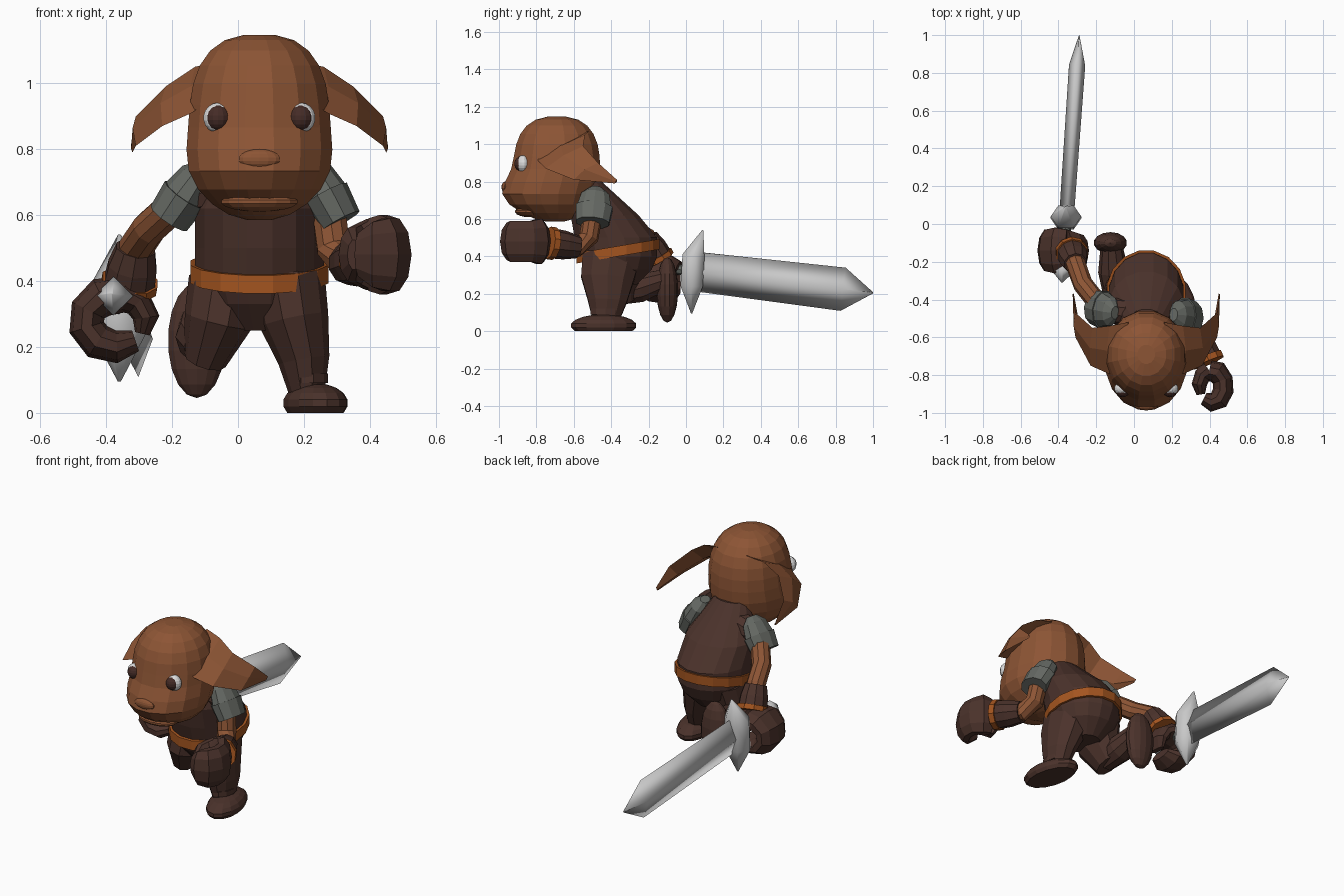
import bpy, bmesh, math
from mathutils import Vector, Matrix, Euler

default_cube = bpy.data.objects.get("Cube")
if default_cube:
    bpy.data.objects.remove(default_cube)


def material(name, red, green, blue):
    mat = bpy.data.materials.new(name)
    mat.use_nodes = True
    colour = (red, green, blue, 1)
    mat.diffuse_color = colour
    mat.node_tree.nodes["Principled BSDF"].inputs["Base Color"].default_value = colour
    return mat


SKIN = material("brown skin", .265, .09, .035)
CLOTH = material("dark brown cloth", .07, .032, .024)
LEATHER = material("orange leather", .37, .09, .014)
ARMOUR = material("grey armour", .13, .14, .125)
STEEL = material("pale steel", .58, .58, .58)
WHITE = material("eye white", .7, .7, .7)
DARK = material("dark iris", .06, .025, .02)
X, Y, Z = Matrix.Identity(3)
MIDDLE = .065


def finish(bm, name, mat):
    """Turn a bmesh into an object of one colour; only steel is smooth."""
    bmesh.ops.recalc_face_normals(bm, faces=bm.faces)
    for face in bm.faces:
        face.smooth = mat == STEEL
    mesh = bpy.data.meshes.new(name)
    bm.to_mesh(mesh)
    bm.free()
    mesh.materials.append(mat)
    bpy.context.collection.objects.link(bpy.data.objects.new(name, mesh))


def bridge(name, rings, mat):
    """Join equal rings of points and cap both ends."""
    bm = bmesh.new()
    loops = [[bm.verts.new(point) for point in ring] for ring in rings]
    for low, high in zip(loops, loops[1:]):
        for i in range(len(low)):
            bm.faces.new((low[i - 1], low[i], high[i], high[i - 1]))
    bm.faces.new(loops[0])
    bm.faces.new(loops[-1])
    finish(bm, name, mat)


def stack(name, rows, mat, tilt=0, sides=16):
    """Level rings, each given as height, half width, front y and back y."""
    rings = []
    for height, half, front, back in rows:
        ring = []
        for i in range(sides):
            angle = math.tau * (i + .5) / sides
            depth = (back - front) / 2 * math.sin(angle)
            ring.append((MIDDLE + half * math.cos(angle),
                         (front + back) / 2 + depth, height + tilt * depth))
        rings.append(ring)
    bridge(name, rings, mat)


def tube(name, path, mat, wide, profile, flat=1, up=Z, sides=10):
    """Elliptical tube along a path, its radius scaled by the profile."""
    path = [Vector(point) for point in path]
    rings = []
    for i, (centre, scale) in enumerate(zip(path, profile)):
        ahead = path[min(i + 1, len(path) - 1)] - path[max(i - 1, 0)]
        side = ahead.cross(up).normalized()
        rise = side.cross(ahead).normalized() * flat
        angles = [math.tau * k / sides for k in range(sides)]
        rings.append([centre + wide * scale * (side * math.cos(a) + rise * math.sin(a))
                      for a in angles])
    bridge(name, rings, mat)


def ball(name, centre, radii, mat, turn=0):
    """Ellipsoid, pressed flat where it meets the ground."""
    bm = bmesh.new()
    place = Matrix.LocRotScale(Vector(centre), Euler((0, 0, turn)), Vector(radii))
    bmesh.ops.create_uvsphere(bm, u_segments=14, v_segments=9, radius=1, matrix=place)
    for vert in bm.verts:
        vert.co.z = max(vert.co.z, 0)
    finish(bm, name, mat)


def along(start, end, *steps):
    """Points at given fractions of a straight line."""
    return [Vector(start).lerp(Vector(end), step) for step in steps]


def curl(centre, across, length, rise, first, last, count):
    """Points along an elliptical arc, with angles in degrees."""
    path = []
    for i in range(count):
        angle = math.radians(first + (last - first) * i / (count - 1))
        path.append(Vector(centre) + X * across * math.cos(angle)
                    + rise * length * math.sin(angle))
    return path


# Head: rounded block whose front swells into the muzzle
def head_row(step, count):
    h = -math.cos(math.pi * (step + .5) / count)
    height = .866 + .283 * h
    power = 2.6 if h > 0 else 2.2
    size = (1 - abs(h) ** power) ** (1 / power)
    muzzle = .085 * math.exp(-((height - .72) / .11) ** 2)
    return (height, .217 * size + .25 * muzzle,
            -.69 - .235 * size - muzzle, -.69 + .235 * size)


stack("head", [head_row(step, 13) for step in range(13)], SKIN)
ball("nose", (MIDDLE, -.965, .77), (.065, .022, .03), SKIN)
ball("lower_lip", (MIDDLE, -.84, .64), (.12, .075, .03), SKIN)

# Ears: flaps swept back, each section running from front edge to back edge
EAR = [((.2, -.8, .96), (.16, -.52, 1.07)), ((.27, -.79, .91), (.26, -.54, 1.05)),
       ((.36, -.75, .87), (.35, -.55, .99)), ((.44, -.6, .81), (.44, -.47, .9)),
       ((.45, -.38, .79), (.455, -.37, .81))]
for label, side in (("left", 1), ("right", -1)):
    sections = []
    for front, back in EAR:
        front, back = Vector(front), Vector(back)
        span = back - front
        bulge = span.cross(Vector((.7, .3, -.5))).normalized() * min(.03, span.length / 3)
        centre = (front + back) / 2
        section = (front, centre + bulge, back, centre - bulge / 2)
        sections.append([(MIDDLE + side * (p.x - MIDDLE), p.y, p.z) for p in section])
    bridge(label + "_ear", sections, SKIN)
    eye = Vector((MIDDLE + side * .125, -.872, .895))
    ball(label + "_eye", eye, (.046, .036, .046), WHITE)
    ball(label + "_iris", eye - Y * .01, (.037, .036, .039), DARK)

# Hunched body and tilted belt
stack("torso", [(.25, .09, -.47, -.26), (.33, .17, -.54, -.18), (.4, .2, -.57, -.15),
                (.5, .2, -.6, -.15), (.62, .2, -.62, -.25), (.8, .1, -.6, -.45)], CLOTH)
stack("belt", [(height, .213, -.59, -.137) for height in (.4, .455)], LEATHER, tilt=.17)

# Standing left leg
tube("left_leg", [(.15, -.4, .4), (.17, -.42, .28), (.2, -.42, .16), (.21, -.43, .05)],
     CLOTH, .115, (1, .92, .68, .45), flat=1.4, up=Y)
tube("left_cuff", [(.21, -.43, .12), (.21, -.43, .09)], CLOTH, .063, (1, 1), 1.35, Y)
ball("left_foot", (.235, -.44, .03), (.095, .18, .06), CLOTH, turn=.2)

# Trailing right leg with its sole turned back
tube("right_thigh", [(-.04, -.36, .4), (-.06, -.38, .28), (-.1, -.34, .16)],
     CLOTH, .11, (1, .95, .6), flat=1.3, up=Y)
tube("right_shin", [(-.1, -.37, .2), (-.11, -.25, .23), (-.12, -.1, .28)],
     CLOTH, .08, (.8, 1, .7))
ball("right_foot", (-.125, -.1, .22), (.09, .058, .175), CLOTH)


# Arms: armour dome and rim, sleeve, bare arm, bracer, band and curled fist
def arm(label, pad_top, pad_end, elbow, cuff, wrist, fist, across, length, rise, up):
    dome = along(pad_top, pad_end, 0, .2, .6)
    tube(label + "_pad_dome", dome, ARMOUR, .07, (.35, .8, 1), 1.4, Y)
    tube(label + "_pad_rim", along(pad_top, pad_end, .55, 1), ARMOUR, .074, (1, .9), 1.4, Y)
    shoulder = dome[-1]
    tube(label + "_sleeve", [(MIDDLE, -.48, .7), shoulder], CLOTH, .08, (1, .8))
    forearm = along(cuff, wrist, 0, .6)
    tube(label + "_arm", [shoulder, elbow, *forearm], SKIN, .053, (1, 1, 1, 1), up=X)
    tube(label + "_bracer", along(cuff, wrist, 0, .5, 1), CLOTH, .077, (.8, 1, 1.05), up=X)
    tube(label + "_band", along(cuff, wrist, .88, 1.1), LEATHER, .088, (1, 1), up=X)
    fingers = curl(fist, across, length, rise, 100, -130, 7)
    tube(label + "_hand", fingers, CLOTH, .055, (1, 1.1, 1, 1, 1, .9, .6), 2.1, up)
    thumb = curl(fist, -across, length, rise, 80, -30, 4)
    tube(label + "_thumb", thumb, CLOTH, .045, (1.2, 1, .9, .5), 2.1, up)


arm("left", (.21, -.48, .765), (.31, -.5, .58), (.29, -.52, .5), (.33, -.58, .45),
    (.39, -.72, .47), (.41, -.86, .48), .065, .085, Y, Z)
arm("right", (-.1, -.47, .75), (-.21, -.44, .59), (-.27, -.32, .56), (-.31, -.21, .5),
    (-.33, -.15, .39), (-.37, -.14, .28), -.092, .08, Z, Y)


# Sword: straight pieces share one sloping axis
def on_axis(*distances):
    return [(.07 * y - .36, y, .325 - .12 * y) for y in distances]


tube("blade", on_axis(.02, .84, 1), STEEL, .041, (.95, 1.05, .03), flat=2.7, sides=4)
tube("grip", on_axis(-.25, .02), ARMOUR, .028, (1, 1), sides=8)
tube("pommel", on_axis(-.31, -.25, -.19), STEEL, .06, (.05, 1, .3), sides=4)
tube("guard", [(-.36, .09, .54), (-.36, .04, .4), (-.36, .03, .24), (-.36, .03, .095)],
     STEEL, .09, (.05, .9, .9, .05), flat=.85, up=Y, sides=6)
